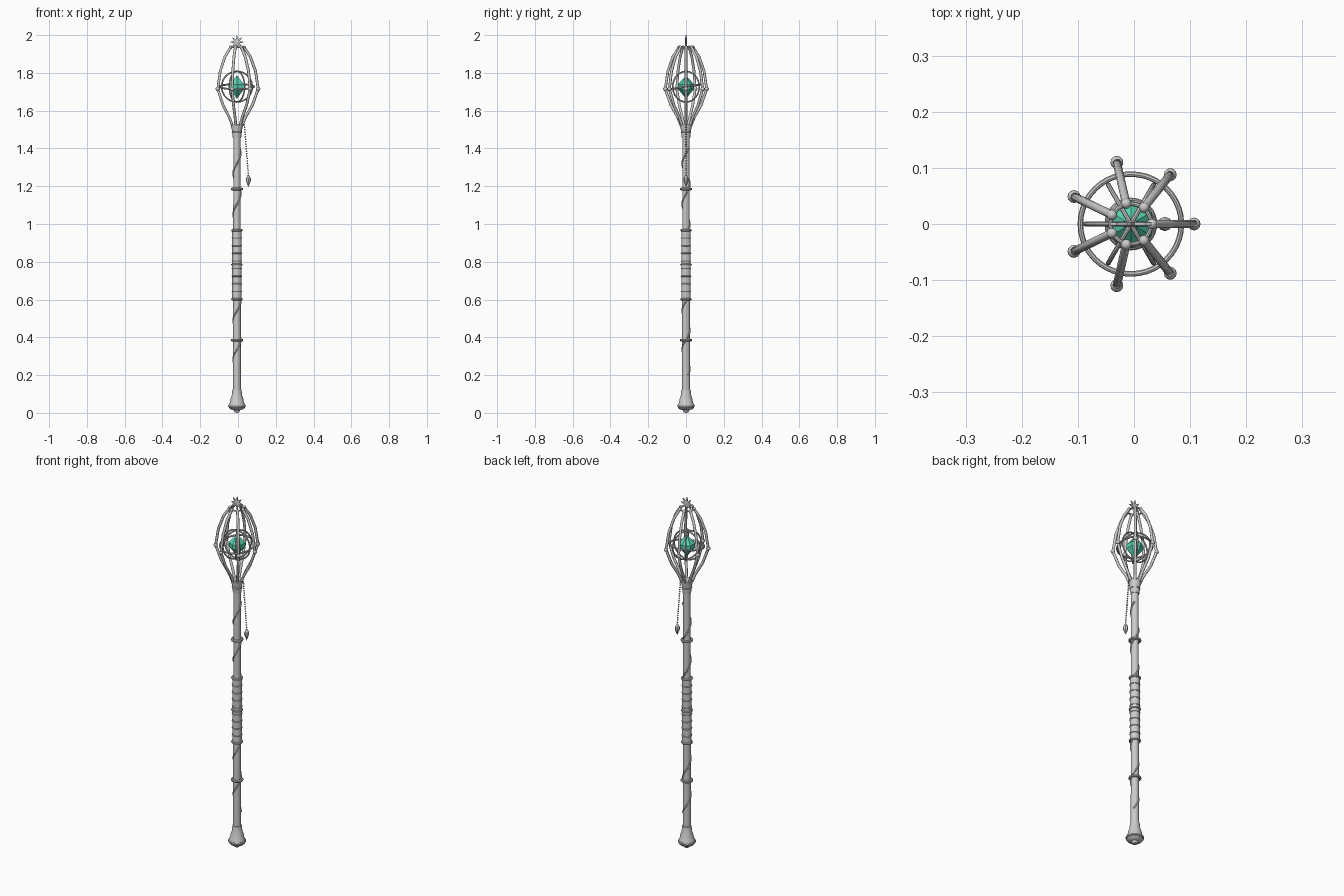
import bpy, bmesh, math
from mathutils import Vector

if "Cube" in bpy.data.objects:
    bpy.data.objects.remove(bpy.data.objects["Cube"])

CX = -0.0056  # staff axis


def finish(ob, smooth=True):
    if smooth:
        bpy.ops.object.select_all(action='DESELECT')
        ob.select_set(True)
        bpy.context.view_layer.objects.active = ob
        bpy.ops.object.shade_smooth_by_angle(angle=math.radians(40))
    return ob


def add_mesh(name, verts, faces, smooth=True):
    me = bpy.data.meshes.new(name)
    me.from_pydata(verts, [], faces)
    bm = bmesh.new()
    bm.from_mesh(me)
    bmesh.ops.remove_doubles(bm, verts=bm.verts, dist=1e-5)
    bmesh.ops.recalc_face_normals(bm, faces=bm.faces)
    bm.to_mesh(me)
    bm.free()
    ob = bpy.data.objects.new(name, me)
    bpy.context.collection.objects.link(ob)
    return finish(ob, smooth)


def lathe(name, profile, n=20, x=CX, smooth=True, phase=0.0):
    verts, faces = [], []
    for r, z in profile:
        for i in range(n):
            a = math.tau * i / n + phase
            verts.append((x + r * math.cos(a), r * math.sin(a), z))
    for j in range(len(profile) - 1):
        for i in range(n):
            k = (i + 1) % n
            faces.append((j * n + i, j * n + k, (j + 1) * n + k, (j + 1) * n + i))
    return add_mesh(name, verts, faces, smooth)


def ring(name, z, major, minor, rot=(0, 0, 0), seg=32):
    bpy.ops.mesh.primitive_torus_add(location=(CX, 0, z), rotation=rot, major_radius=major,
                                     minor_radius=minor, major_segments=seg, minor_segments=8)
    bpy.context.object.name = name
    return finish(bpy.context.object)


def ball(name, loc, r):
    bpy.ops.mesh.primitive_uv_sphere_add(segments=12, ring_count=8, radius=r, location=loc)
    bpy.context.object.name = name
    return finish(bpy.context.object)


def tube(name, pts, r):
    cu = bpy.data.curves.new(name, 'CURVE')
    cu.dimensions = '3D'
    cu.bevel_depth = r
    cu.bevel_resolution = 2
    cu.use_fill_caps = True
    sp = cu.splines.new('POLY')
    sp.points.add(len(pts) - 1)
    for p, co in zip(sp.points, pts):
        p.co = (*co, 1)
    ob = bpy.data.objects.new(name, cu)
    bpy.context.collection.objects.link(ob)
    return ob


def polar(r, a, z):
    return Vector((CX + r * math.cos(a), r * math.sin(a), z))


# Shaft, foot and collar
lathe("shaft", [(0, 0.08), (0.021, 0.08), (0.019, 1.49), (0, 1.49)])
lathe("foot_cap", [(0, 0), (0.012, 0.003), (0.018, 0.015), (0.036, 0.02), (0.043, 0.028), (0.043, 0.045),
                   (0.037, 0.055), (0.034, 0.075), (0.028, 0.09), (0.024, 0.125), (0, 0.125)])
ring("foot_ring", 0.037, 0.04, 0.007)
lathe("head_collar", [(0, 1.455), (0.022, 1.455), (0.025, 1.48), (0.026, 1.495), (0.031, 1.515),
                      (0.032, 1.53), (0, 1.53)])
ring("collar_ring", 1.485, 0.024, 0.004)

# Grip with ridges and thicker bands
lathe("grip", [(0, 0.6), (0.025, 0.6), (0.025, 0.97), (0, 0.97)])
for i in range(10):
    z = 0.602 + i * 0.0405
    if i in (0, 9):
        ring("grip_band", z, 0.025, 0.006)
    else:
        ring("grip_ridge", z, 0.0245, 0.0035)
ring("grip_band", 0.785, 0.026, 0.005)

# Shaft rings and spiral inlays
for z in (0.385, 1.185):
    ring("shaft_ring", z, 0.026, 0.007)
for z0, z1, zf, pitch in ((0.2, 0.6, 0.335, 0.205), (0.97, 1.4, 1.105, 0.215)):
    pts = []
    for i in range(61):
        z = z0 + (z1 - z0) * i / 60
        pts.append(polar(0.0205, -math.pi / 2 + math.tau * (z - zf) / pitch, z))
    tube("spiral_inlay", pts, 0.004)

# Cage of seven ribs with knobs
RIB = [(0.026, 1.52), (0.045, 1.565), (0.082, 1.63), (0.1126, 1.715),
       (0.098, 1.81), (0.071, 1.885), (0.0375, 1.935)]
for i in range(7):
    a = math.tau * i / 7
    tube("cage_rib", [polar(r, a, z) for r, z in RIB], 0.0075)
    ball("rib_knob", polar(0.1126, a, 1.715), 0.0115)
    ball("rib_tip", polar(0.0375, a, 1.935), 0.0095)
ring("cage_top_ring", 1.935, 0.036, 0.004)

# Rings around the gem
GZ = 1.727
ring("orbit_ring", GZ, 0.09, 0.005, (0.15, 0, 0), 40)
for k in range(3):
    ring("meridian_ring", GZ, 0.081, 0.0042, (math.pi / 2, 0, k * math.pi / 3), 40)

# Faceted gem
gem = lathe("gem", [(0, GZ - 0.064), (0.043, GZ - 0.012), (0.043, GZ + 0.012), (0, GZ + 0.06)],
            6, smooth=False, phase=math.pi / 6)
mat = bpy.data.materials.new("gem_green")
mat.diffuse_color = (0.1, 0.68, 0.47, 1)
mat.use_nodes = True
mat.node_tree.nodes["Principled BSDF"].inputs["Base Color"].default_value = mat.diffuse_color
gem.data.materials.append(mat)

# Flat star finial
n = 16
SZ = 1.963
verts = [(CX, -0.006, SZ), (CX, 0.006, SZ)]
for i in range(n):
    a = math.tau * i / n + math.pi / 2
    r = 0.037 if i % 2 == 0 else 0.017
    verts += [(CX + r * math.cos(a), y, SZ + r * math.sin(a)) for y in (-0.003, 0.003)]
faces = []
for i in range(n):
    p, q = 2 + 2 * i, 2 + 2 * ((i + 1) % n)
    faces += [(0, p, q), (1, q + 1, p + 1), (p, p + 1, q + 1, q)]
add_mesh("star_finial", verts, faces, smooth=False)

# Hanging bead chain and pendant
top, low = Vector((0.034, 0, 1.525)), Vector((0.055, 0, 1.258))
for i in range(22):
    ball("chain_bead", top.lerp(low, i / 21), 0.0042)
tube("chain_hook", [(0.02, 0, 1.522), top], 0.0035)
lathe("pendant", [(0, 1.26), (0.006, 1.256), (0.013, 1.24), (0.013, 1.228), (0, 1.195)], 8, x=0.055)
